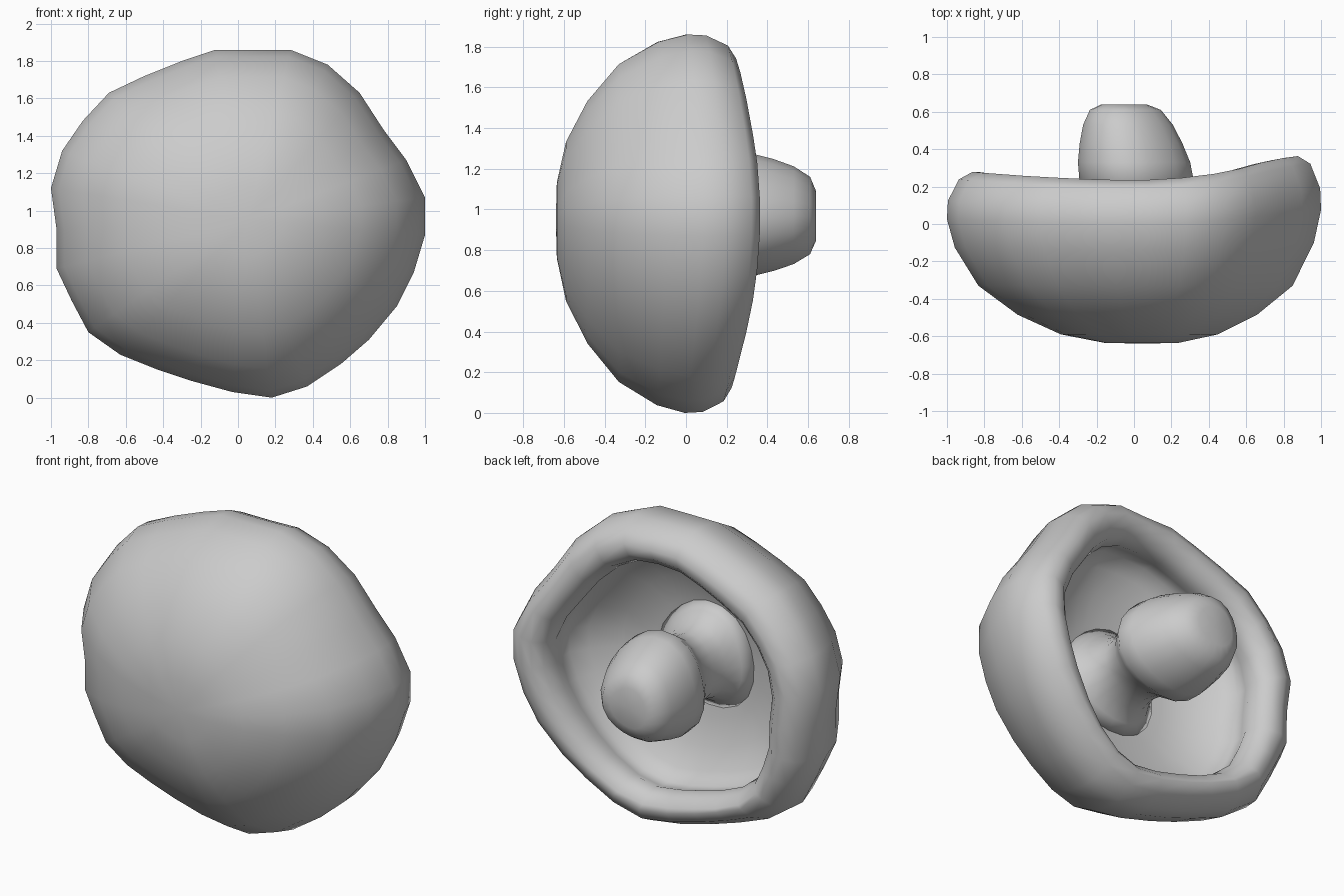
import bpy, bmesh, math
from math import sin, cos, pi

if "Cube" in bpy.data.objects:
    bpy.data.objects.remove(bpy.data.objects["Cube"])

CZ = 0.95  # height of the mushroom axis (it lies along y)


def skin(name, rings, tips):
    """Join equal-length rings of points, closing each end on a tip point."""
    bm = bmesh.new()
    loops = [[bm.verts.new(p) for p in ring] for ring in rings]
    n = len(loops[0])
    for a, b in zip(loops, loops[1:]):
        for i in range(n):
            j = (i + 1) % n
            bm.faces.new((a[i], a[j], b[j], b[i]))
    for loop, tip in zip((loops[0], loops[-1]), tips):
        t = bm.verts.new(tip)
        for i in range(n):
            bm.faces.new((loop[i], loop[(i + 1) % n], t))
    bmesh.ops.recalc_face_normals(bm, faces=bm.faces)
    me = bpy.data.meshes.new(name)
    bm.to_mesh(me)
    bm.free()
    ob = bpy.data.objects.new(name, me)
    bpy.context.collection.objects.link(ob)
    for f in me.polygons:
        f.use_smooth = True
    return ob


# Cap: irregular front outline (x, z), swept through a profile (scale, y)
outline = [(-.12, 1.86), (.08, 1.86), (.28, 1.86), (.48, 1.78), (.65, 1.63),
           (.78, 1.43), (.9, 1.27), (1, 1.07), (1, .87), (.94, .67),
           (.85, .49), (.7, .31), (.55, .18), (.37, .06), (.18, 0),
           (-.03, .03), (-.25, .09), (-.43, .15), (-.63, .23), (-.8, .35),
           (-.89, .52), (-.97, .69), (-.97, .9), (-1, 1.12), (-.94, 1.32),
           (-.83, 1.48), (-.69, 1.63), (-.5, 1.72), (-.3, 1.8)]
profile = [(.2, -.635), (.42, -.59), (.64, -.485), (.84, -.33), (.96, -.14),
           (1, .0), (.995, .09), (.94, .195), (.87, .235), (.81, .225),
           (.76, .18), (.735, .11), (.76, .05), (.76, -.02), (.69, -.09),
           (.55, -.16), (.38, -.21), (.15, -.23)]
rings = []
for k, (s, y) in enumerate(profile):
    ring = []
    inner = k >= 9
    for x, z in outline:
        a = math.atan2(z - CZ, x)
        # the rim curls further back on the right, slightly on the left
        lift = max(0, min(1, (y + .3) / .5)) if s > .6 else 0
        c = cos(a)
        dy = lift * ((.13 if c > 0 else .045) * c * c - .015 * max(0, -sin(a)))
        # the opening is rounder than the outline, with a slightly wavy lip
        w = s
        if inner:
            w *= .6 + .4 * .955 / math.hypot(x, z - CZ)
            w *= 1 + (.015 * sin(5 * a + 1) if s > .6 else 0)
        drop = .02 if inner else 0
        ring.append((x * w + (.05 * (1 - s) if not inner else 0),
                     y + dy, CZ + (z - CZ) * w - drop))
    rings.append(ring)
cap = skin("mushroom_cap", rings, [(.05, -.64, .95), (0, -.235, .93)])

# Stem: flared base inside the cap, narrow neck, bulbous lumpy end
stem_profile = [(.34, -.23), (.27, -.17), (.22, -.09), (.2, .0), (.215, .1),
                (.265, .18), (.305, .24), (.3, .33), (.275, .43), (.24, .53),
                (.19, .61), (.12, .64)]
stem_rings = []
for r, y in stem_profile:
    ring = []
    shift = -.06 * max(0, (y - .25) / .4)
    for i in range(20):
        a = 2 * pi * i / 20
        q = r * (1 + .05 * cos(3 * a + .6))
        ring.append((shift + q * cos(a), y, .965 + q * sin(a)))
    stem_rings.append(ring)
stem = skin("mushroom_stem", stem_rings, [(0, -.24, .965), (-.06, .64, .965)])
